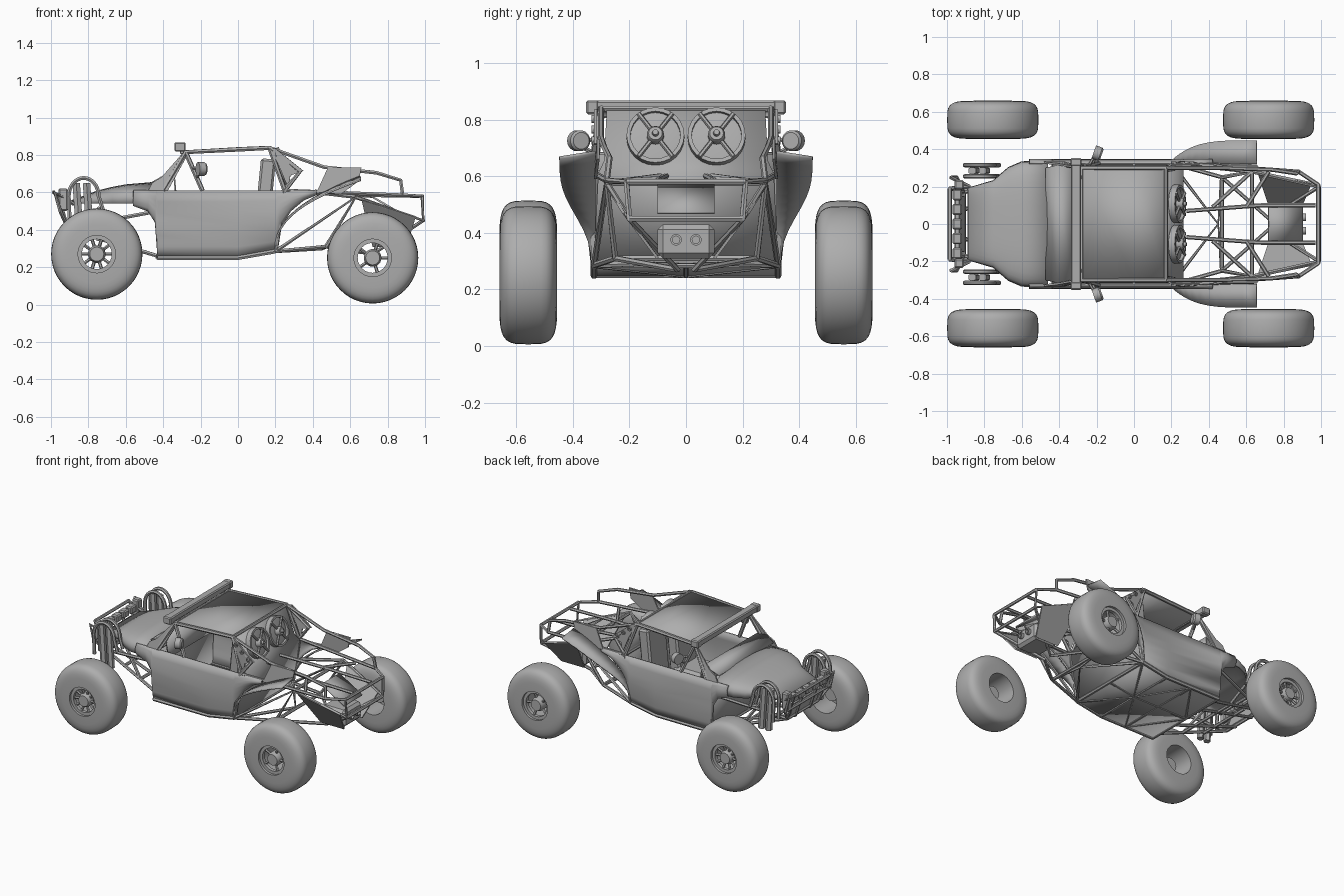
import bpy, bmesh, math
from mathutils import Vector

if "Cube" in bpy.data.objects:
    bpy.data.objects.remove(bpy.data.objects["Cube"])

grey = bpy.data.materials.new("plain_grey")
grey.use_nodes = True
grey.diffuse_color = (.42, .42, .42, 1)
grey.node_tree.nodes["Principled BSDF"].inputs["Base Color"].default_value = grey.diffuse_color
SIDES = (1, -1)


def finish(name, mesh, smooth=True, panel=False):
    ob = bpy.data.objects.new(name, mesh)
    bpy.context.collection.objects.link(ob)
    mesh.materials.clear()
    mesh.materials.append(grey)
    if smooth:
        bpy.ops.object.select_all(action='DESELECT')
        ob.select_set(True)
        bpy.context.view_layer.objects.active = ob
        bpy.ops.object.shade_smooth_by_angle(angle=math.radians(35))
    if panel:
        mod = ob.modifiers.new("thickness", 'SOLIDIFY')
        mod.thickness, mod.offset = .01, 0
    return ob


def flip(points):
    return [(x, -y, z) for x, y, z in points]


def from_bmesh(name, bm, smooth=True, panel=False):
    bmesh.ops.recalc_face_normals(bm, faces=bm.faces)
    mesh = bpy.data.meshes.new(name)
    bm.to_mesh(mesh)
    bm.free()
    return finish(name, mesh, smooth, panel)


def skin(name, rows, mirror=False):
    """Skin equal-length rows of points into a thin panel."""
    bm = bmesh.new()
    for sheet in ([rows, [flip(row) for row in rows]] if mirror else [rows]):
        verts = [[bm.verts.new(p) for p in row] for row in sheet]
        for a, b in zip(verts, verts[1:]):
            for i in range(len(a) - 1):
                bm.faces.new((a[i], a[i + 1], b[i + 1], b[i]))
    from_bmesh(name, bm, panel=True)


def span(name, *points):
    """Panel stretched from each point to its mirror image."""
    skin(name, [[p, flip([p])[0]] for p in points])


def plates(name, *points):
    """Mirrored pair of flat sheet plates."""
    bm = bmesh.new()
    for outline in (points, flip(points)):
        bm.faces.new([bm.verts.new(p) for p in outline])
    from_bmesh(name, bm, False, True)


def tubes(name, paths, radius=.011, mirror=True):
    curve = bpy.data.curves.new(name, 'CURVE')
    curve.dimensions, curve.bevel_depth, curve.bevel_resolution = '3D', radius, 1
    curve.use_fill_caps = True
    for path in paths + ([flip(p) for p in paths] if mirror else []):
        spline = curve.splines.new('POLY')
        spline.points.add(len(path) - 1)
        for point, co in zip(spline.points, path):
            point.co = (*co, 1)
    temp = bpy.data.objects.new("temp", curve)
    mesh = bpy.data.meshes.new_from_object(temp)
    bpy.data.objects.remove(temp)
    finish(name, mesh)


def crossbars(name, *points):
    tubes(name, [[p, flip([p])[0]] for p in points], mirror=False)


def box(name, center, size, tilt=0):
    bm = bmesh.new()
    bmesh.ops.create_cube(bm, size=1)
    bmesh.ops.scale(bm, vec=size, verts=bm.verts)
    bmesh.ops.bevel(bm, geom=bm.edges[:], offset=min(size) * .15, segments=1, affect='EDGES')
    ob = from_bmesh(name, bm, False)
    ob.location = center
    ob.rotation_euler.y = tilt


def lathe(name, profile, center, axis, steps=24):
    """Spin (along, radius) points about an axis direction."""
    bm = bmesh.new()
    verts = [bm.verts.new((r, 0, a)) for a, r in profile]
    edges = [bm.edges.new(pair) for pair in zip(verts, verts[1:])]
    bmesh.ops.spin(bm, geom=verts + edges, axis=(0, 0, 1), cent=(0, 0, 0), angle=math.tau, steps=steps)
    bmesh.ops.remove_doubles(bm, verts=bm.verts, dist=1e-5)
    ob = from_bmesh(name, bm)
    ob.location = center
    ob.rotation_euler = Vector(axis).to_track_quat('Z', 'Y').to_euler()


def ring(name, center, axis, inner, outer, depth):
    lathe(name, [(0, inner), (0, outer), (depth, outer), (depth, inner), (0, inner)], center, axis)


def disc(name, center, axis, radius, depth):
    lathe(name, [(0, 0), (0, radius), (depth * .8, radius), (depth, radius * .8), (depth, 0)], center, axis)


# Wheels: rounded-square tyre section, rim ring, spokes and hub
angles = [math.pi * i / 16 for i in range(17)]
tyre = [(math.copysign(abs(math.cos(a)) ** .5, math.cos(a)) * .102, .1 + .144 * abs(math.sin(a)) ** .55)
        for a in angles]
tyre.append(tyre[0])
for label, x, z, spokes in (("front", -.755, .27, 10), ("rear", .72, .25, 5)):
    for s in SIDES:
        center, axis = Vector((x, s * .557, z)), Vector((0, s, 0))
        lathe(label + "_tyre", tyre, center, axis, 48)
        ring(label + "_rim", center + axis * .06, axis, .08, .102, .025)
        disc(label + "_hub", center - axis * .02, axis, .047, .11)
        paths = []
        for k in range(spokes):
            turn = math.tau * k / spokes
            out = Vector((math.cos(turn), 0, math.sin(turn)))
            paths.append([center + axis * .06 + out * .04, center + axis * .07 + out * .09])
        tubes(label + "_spokes", paths, .009, False)

# Landmarks of the left half of the chassis
belt, floor_z, side = .61, .25, .325
floor_front, floor_mid, floor_rear = (-.43, side, floor_z), (0, side, floor_z), (.2, side, .285)
cowl_foot, roof_front, roof_rear = (-.4, side, belt), (-.28, .3, .815), (.17, .3, .838)
vent_foot, door_rear, gusset_tip = (-.19, side, belt), (.25, side, belt), (.33, .32, .71)
tail_top, tail_bottom, tail_bend = (.985, .21, .58), (.99, .2, .45), (.88, .28, .585)
rail_mid, under_mid, keel = (.63, .28, .575), (.47, .25, .31), (.72, .03, .27)
nose_low, nose_mid, nose_top = (-.91, .17, .41), (-.95, .25, .5), (-.985, .19, .6)
lamp_bar = (-.88, .2, .54)

# Side panels: bulged sheets from the belt line to the arched lower edge
edge = ((-.56, .53), (-.48, .5), (-.44, .44), (-.43, floor_z), (0, floor_z), (.2, .285), (.22, .4),
        (.28, .5), (.35, .56), (.42, .59))
steps = [i / 6 for i in range(7)]
skin("side_panel", [[(x, side + .018 * math.sin(math.pi * t), belt + (low - belt) * t) for t in steps]
                    for x, low in edge], mirror=True)
span("floor", floor_front, floor_mid, floor_rear)

# Hood: arched sections given by station, half width and crown height
hood = []
for x, width, crown in ((-.885, .19, .555), (-.75, .23, .605), (-.67, .3, .625), (-.6, .33, .638), (-.46, .337, .65)):
    hood.append([(x, math.copysign(abs(math.cos(a)) ** .7, math.cos(a)) * width,
                  .54 + (crown - .54) * math.sin(a) ** .5 if math.sin(a) > 0 else .54) for a in angles])
skin("hood", hood)
span("cowl", (-.47, .3, .645), (-.41, .315, .68), (-.34, .31, .675), (-.33, .31, .56))
span("dash_bulkhead", floor_front, (-.42, side, belt))
plates("pillar_panel", (-.48, .33, belt), (-.46, .325, .65), (-.41, .32, .68), (-.3, .3, .805),
       (-.27, .3, .8), (-.375, .33, belt))

# Roof, rear bulkhead and roll cage
span("roof", roof_front, (0, .3, .83), roof_rear)
span("rear_bulkhead", floor_rear, (.26, .31, belt), (.235, .29, .65), (.175, .28, .83))
tubes("roll_cage", [[cowl_foot, roof_front, (0, .3, .83), roof_rear, gusset_tip, door_rear],
                    [roof_front, vent_foot], [roof_rear, door_rear, floor_rear],
                    [floor_front, floor_mid, floor_rear]], .013)
crossbars("cage_crossbar", cowl_foot, roof_front, roof_rear, door_rear, floor_front, floor_mid, floor_rear)
center_front, center_mid = (-.43, 0, floor_z), (0, 0, floor_z)
sill = (-.2, side, floor_z)
tubes("underbody_brace", [[center_front, sill, center_mid, floor_rear], [sill, (-.2, 0, floor_z)],
                          [center_front, center_mid, (.2, 0, .285)]])

# Gusset plates with lightening rings
plates("cage_gusset", roof_rear, (.2, .32, .835), (.35, .32, .715), (.28, .32, .69), (.27, .32, .62), (.22, .32, .74))
for s in SIDES:
    for t in (.2, .5, .8):
        x, y, z = Vector(roof_rear).lerp(Vector(gusset_tip), t)
        ring("gusset_ring", (x + .01, s * .323, z - .01), (0, s, 0), .007, .014, .01)

# Twin cooling fans leaning on the bulkhead
lean, up, across = Vector((.95, 0, .3)), Vector((-.3, 0, .95)), Vector((0, 1, 0))
for s in SIDES:
    center = Vector((.215, s * .108, .735))
    disc("fan_disc", center, lean, .095, .02)
    ring("fan_shroud", center, lean, .088, .102, .035)
    disc("fan_motor", center, lean, .03, .055)
    disc("fan_cap", center, lean, .012, .07)
    arms = []
    for v in SIDES:
        for h in SIDES:
            way = up * v * .8 + across * h * .6
            arms.append([center + lean * .035 + way * .02, center + lean * .035 + way * .1])
    tubes("fan_arm", arms, .008, False)

# Seats
for s in SIDES:
    box("seat_back", (.14, s * .15, .55), (.08, .2, .46), .1)
    box("seat_base", (.02, s * .15, .36), (.24, .22, .12))

# Rear fenders sweep upward and outward over the tyres
fender = []
for i in range(13):
    t = (i / 12) ** 2
    x, height, flare = .2 + .455 * t, .28 + .385 * t ** .4, 1 - (1 - t) ** 4
    fender.append([(x, .32, height + .02 * t), (x, .335 + .112 * flare, height)])
skin("rear_fender", fender, mirror=True)
plates("fender_inner_panel", (.42, .32, .6), (.48, .31, .732), (.66, .31, .732), (.645, .31, .66), (.55, .32, .59))

# Rear space frame
tubes("rear_frame", [
    [door_rear, tail_bend, tail_top, tail_bottom, rail_mid],
    [floor_rear, under_mid, keel, tail_bottom], [floor_rear, rail_mid, under_mid],
    [roof_rear, (.46, .3, .735), (.74, .29, .705), (.87, .27, .665), tail_bend],
    [(.28, .07, .6), (.68, .1, .585), (.97, .1, .58)],
    [(.42, .09, .6), rail_mid], [(.6, .09, .59), (.72, .28, .58)],
    [floor_rear, (.45, 0, .3), under_mid]])
crossbars("rear_crossbar", tail_top, tail_bottom, under_mid, rail_mid)

# Tail panels and engine box
span("tail_cover", (.72, .1, .575), (.9, .1, .47))
plates("tail_side_panel", (.66, .28, .565), (.95, .22, .47), (.9, .1, .31), (.72, .1, .31))
box("engine_box", (.81, 0, .37), (.18, .2, .12))
for s in SIDES:
    ring("exhaust_tip", (.9, s * .035, .375), (1, 0, 0), .013, .02, .02)

# Nose frame, grille and lamps
tubes("nose_frame", [[(-.43, .27, .26), nose_low, nose_top, lamp_bar],
                     [(-.43, .13, .26), (-.91, .08, .4), (-.96, .08, .55)],
                     [nose_low, nose_mid, (-.98, .25, .6), lamp_bar],
                     [(-.43, .3, .5), nose_low], [(-.6, .23, .31), (-.75, .2, .52)]])
crossbars("nose_bar", nose_low, nose_mid, nose_top, lamp_bar, (-.6, .23, .31), (-.75, .2, .35))
box("grille_plate", (-.925, 0, .47), (.012, .3, .1), -.3)
for k in range(-2, 3):
    box("nose_lamp", (-.945, k * .078, .565), (.05, .06, .05))
for s in SIDES:
    box("side_lamp", (-.935, s * .21, .56), (.05, .05, .12))

# Shock hoops with paired dampers
for y in (.255, .315):
    arch = [(-.825 + .08 * math.cos(a), y, .58 + .097 * math.sin(a)) for a in angles]
    tubes("shock_hoop", [[(-.72, y, .5), *arch, (-.9, y, .44)]], .012)
tubes("damper", [[(x, .285, .65), (x + .02, .285, .36)] for x in (-.865, -.81)], .023)

# Roof light bar
box("light_bar", (-.31, 0, .845), (.055, .7, .044))
for s in SIDES:
    box("light_bar_end", (-.31, s * .33, .843), (.06, .045, .05))
    box("light_bar_bracket", (-.295, s * .25, .82), (.03, .02, .03))

# Door mirrors
for s in SIDES:
    disc("mirror", (-.215, s * .385, .725), (1, -s * .35, 0), .037, .045)
tubes("mirror_arm", [[(-.24, .315, .73), (-.2, .385, .725)], [(-.22, .32, .68), (-.2, .385, .71)]], .008)
